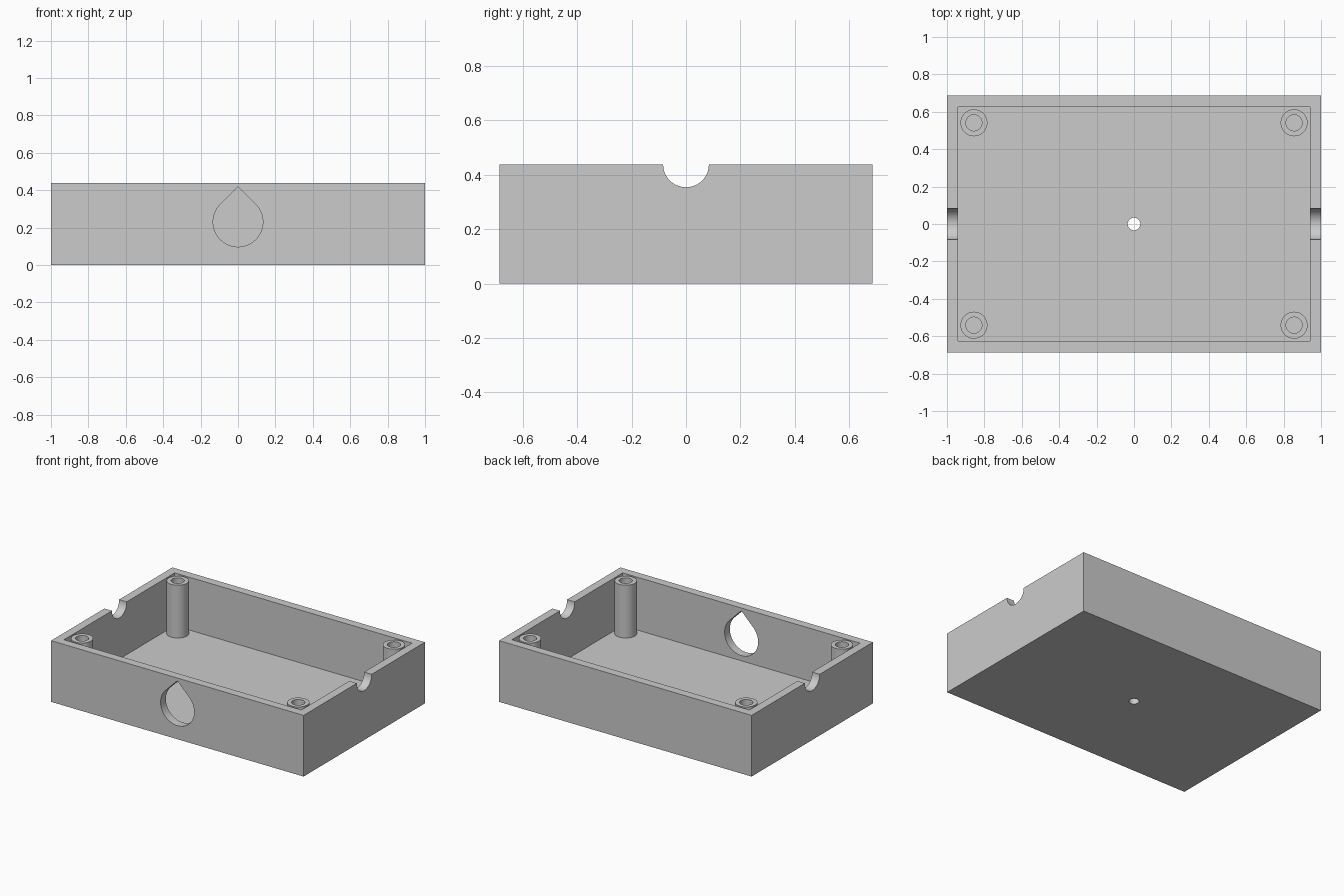
import bpy, bmesh
from math import pi, sin, cos

if "Cube" in bpy.data.objects:
    bpy.data.objects.remove(bpy.data.objects["Cube"])

HALF_X, HALF_Y, HEIGHT, WALL = 1.0, 0.686, 0.438, 0.06

grey = bpy.data.materials.new("light grey plastic")
grey.use_nodes = True
COLOUR = (0.6, 0.6, 0.6, 1)
grey.diffuse_color = COLOUR
grey.node_tree.nodes["Principled BSDF"].inputs["Base Color"].default_value = COLOUR


def add_object(name, bm):
    bmesh.ops.recalc_face_normals(bm, faces=bm.faces)
    mesh = bpy.data.meshes.new(name)
    bm.to_mesh(mesh)
    bm.free()
    mesh.materials.append(grey)
    obj = bpy.data.objects.new(name, mesh)
    bpy.context.collection.objects.link(obj)
    return obj


def prism(name, outline, offset):
    """Extrude a closed outline along the offset vector."""
    bm = bmesh.new()
    face = bm.faces.new([bm.verts.new(p) for p in outline])
    grown = bmesh.ops.extrude_face_region(bm, geom=[face])
    verts = [v for v in grown["geom"] if isinstance(v, bmesh.types.BMVert)]
    bmesh.ops.translate(bm, verts=verts, vec=offset)
    return add_object(name, bm)


def box(name, hx, hy, z0, z1):
    corners = [(-hx, -hy, z0), (hx, -hy, z0), (hx, hy, z0), (-hx, hy, z0)]
    return prism(name, corners, (0, 0, z1 - z0))


def arc(radius, start, end, steps):
    angles = [start + (end - start) * i / steps for i in range(steps + 1)]
    return [(radius * cos(a), radius * sin(a)) for a in angles]


def circle(radius, steps=48):
    return arc(radius, 0, 2 * pi, steps)[:-1]


def cut(target, cutter):
    cutter.hide_render = True
    cutter.hide_viewport = True
    mod = target.modifiers.new(cutter.name, "BOOLEAN")
    mod.operation = "DIFFERENCE"
    mod.solver = "EXACT"
    mod.object = cutter


def finish(obj):
    """Apply the cuts, remove their cutters and smooth the round faces."""
    bpy.context.view_layer.update()
    graph = bpy.context.evaluated_depsgraph_get()
    mesh = bpy.data.meshes.new_from_object(obj.evaluated_get(graph))
    cutters = [m.object for m in obj.modifiers]
    obj.modifiers.clear()
    obj.data = mesh
    for cutter in cutters:
        bpy.data.objects.remove(cutter)
    bpy.ops.object.select_all(action="DESELECT")
    obj.select_set(True)
    bpy.context.view_layer.objects.active = obj
    bpy.ops.object.shade_smooth_by_angle(angle=pi / 6)


# Open tray
tray = box("tray", HALF_X, HALF_Y, 0, HEIGHT)
cut(tray, box("cavity_cutter", HALF_X - WALL, HALF_Y - WALL, WALL, 1))

# Teardrop opening in the front wall only
radius, centre_z = 0.133, 0.23
drop = arc(radius, 3 * pi / 4, 9 * pi / 4, 48) + [(0, radius * 2 ** 0.5)]
cut(tray, prism("teardrop_cutter",
                [(x, -HALF_Y - 0.1, centre_z + z) for x, z in drop], (0, 0.25, 0)))

# Half-round notches in the rim of both side walls
cut(tray, prism("notch_cutter",
                [(-1.2, y, HEIGHT + z) for y, z in circle(0.084)], (2.4, 0, 0)))

# Small drain hole in the floor
cut(tray, prism("floor_hole_cutter",
                [(x, y, -0.1) for x, y in circle(0.034, 32)], (0, 0, 0.3)))
finish(tray)

# Hollow screw posts in the corners
for side, sx in (("right", -1), ("left", 1)):
    for end, sy in (("front", -1), ("back", 1)):
        px, py = sx * 0.856, sy * 0.541
        post = prism(f"{end}_{side}_screw_post",
                     [(px + x, py + y, WALL) for x, y in circle(0.072)],
                     (0, 0, HEIGHT - WALL))
        cut(post, prism(f"{end}_{side}_bore_cutter",
                        [(px + x, py + y, WALL - 0.1) for x, y in circle(0.043)],
                        (0, 0, 1)))
        finish(post)
